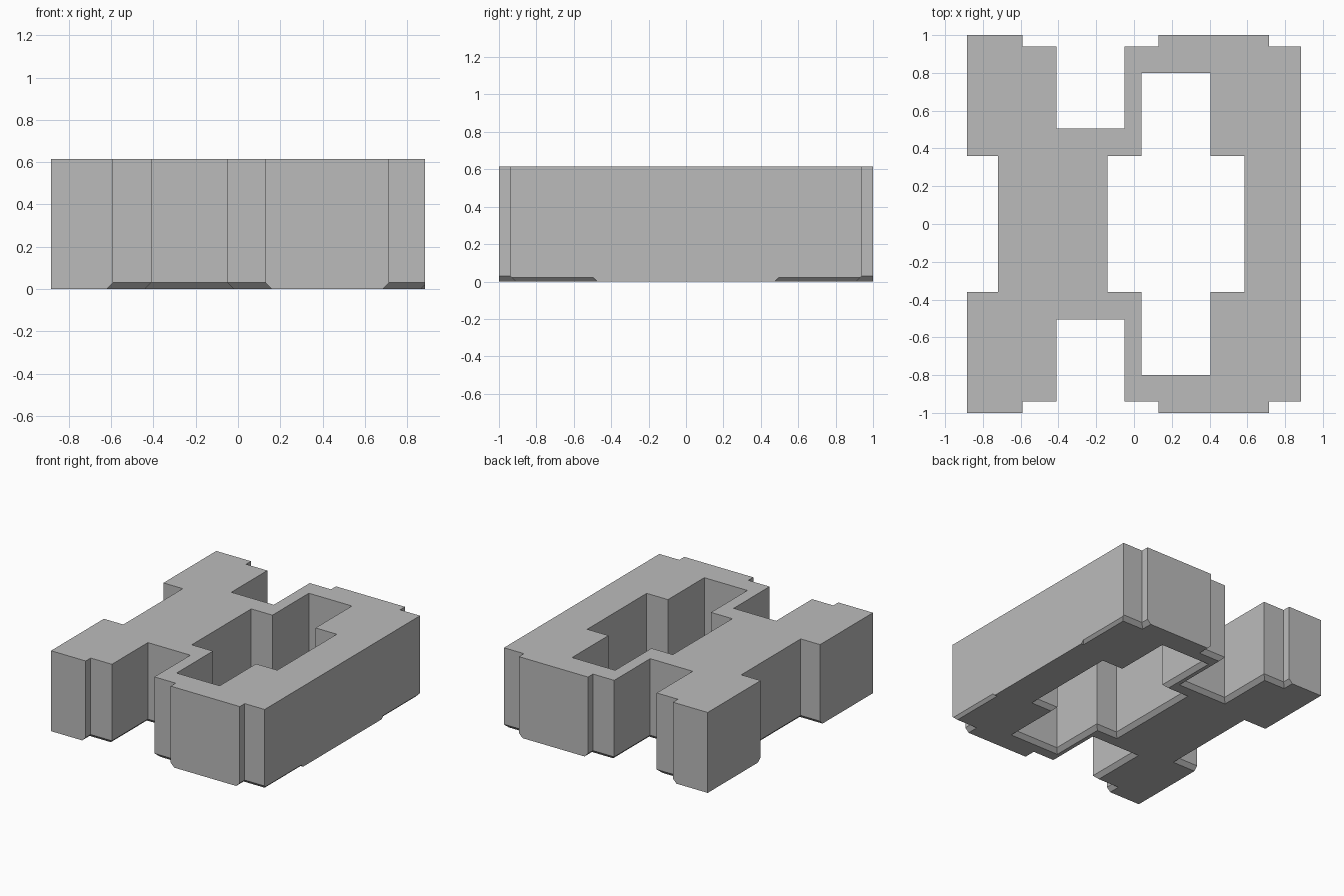
import bpy, bmesh
from mathutils import Vector

cube = bpy.data.objects.get("Cube")
if cube:
    bpy.data.objects.remove(cube, do_unlink=True)

HEIGHT, BEVEL = 0.616, 0.03
HALF_X, HALF_Y = 0.884, 1.0


def mirrored(half):
    """Closed loop from its front half, mirrored in y."""
    return half + [(x, -y) for x, y in reversed(half)]


def inset(loop, d):
    """Shift every edge of a right-angled loop to its left by d."""
    pts = [Vector(p) for p in loop]
    out = []
    for i, p in enumerate(pts):
        a = (p - pts[i - 1]).normalized()
        b = (pts[(i + 1) % len(pts)] - p).normalized()
        out.append(p + d * Vector((-a.y - b.y, a.x + b.x)))
    return out


# Outline of the block (overshoots are trimmed later) and its window
outline = mirrored([
    (-0.72, -0.36), (-0.95, -0.36), (-0.95, -1.1), (-0.59, -1.1),
    (-0.59, -0.94), (-0.41, -0.94), (-0.41, -0.505), (-0.05, -0.505),
    (-0.05, -0.94), (0.13, -0.94), (0.13, -1.1), (0.715, -1.1),
    (0.715, -0.94), (0.893, -0.94), (0.893, -0.505), (1, -0.505)])
window = mirrored([
    (-0.14, -0.36), (0.04, -0.36), (0.04, -0.8),
    (0.405, -0.8), (0.405, -0.36), (0.585, -0.36)])
window.reverse()

# Walls with a bevelled foot
bm = bmesh.new()
caps = {0: [], 2: []}
for loop in (outline, window):
    rings = [[bm.verts.new((p[0], p[1], z)) for p in pts]
             for pts, z in ((inset(loop, BEVEL), 0), (loop, BEVEL), (loop, HEIGHT))]
    n = len(loop)
    for lower, upper in zip(rings, rings[1:]):
        for i in range(n):
            j = (i + 1) % n
            bm.faces.new((lower[i], lower[j], upper[j], upper[i]))
    for k in caps:
        caps[k] += [bm.edges.get((rings[k][i], rings[k][i - 1])) for i in range(n)]

# Top and underside
for edges in caps.values():
    bmesh.ops.triangle_fill(bm, edges=edges, use_beauty=True)

# Trim flush to the outer box
for normal, dist in (((1, 0, 0), HALF_X), ((-1, 0, 0), HALF_X),
                     ((0, 1, 0), HALF_Y), ((0, -1, 0), HALF_Y)):
    geom = bm.verts[:] + bm.edges[:] + bm.faces[:]
    bmesh.ops.bisect_plane(bm, geom=geom, plane_co=Vector(normal) * dist,
                           plane_no=normal, clear_outer=True)
    rim = [e for e in bm.edges if e.is_boundary]
    bmesh.ops.holes_fill(bm, edges=rim, sides=0)
bmesh.ops.recalc_face_normals(bm, faces=bm.faces[:])

mesh = bpy.data.meshes.new("notched_block")
bm.to_mesh(mesh)
bm.free()
block = bpy.data.objects.new("notched_block", mesh)
bpy.context.collection.objects.link(block)

# Plain grey
grey = bpy.data.materials.new("grey")
grey.use_nodes = True
colour = (0.5, 0.5, 0.5, 1)
grey.diffuse_color = colour
grey.node_tree.nodes["Principled BSDF"].inputs["Base Color"].default_value = colour
mesh.materials.append(grey)
